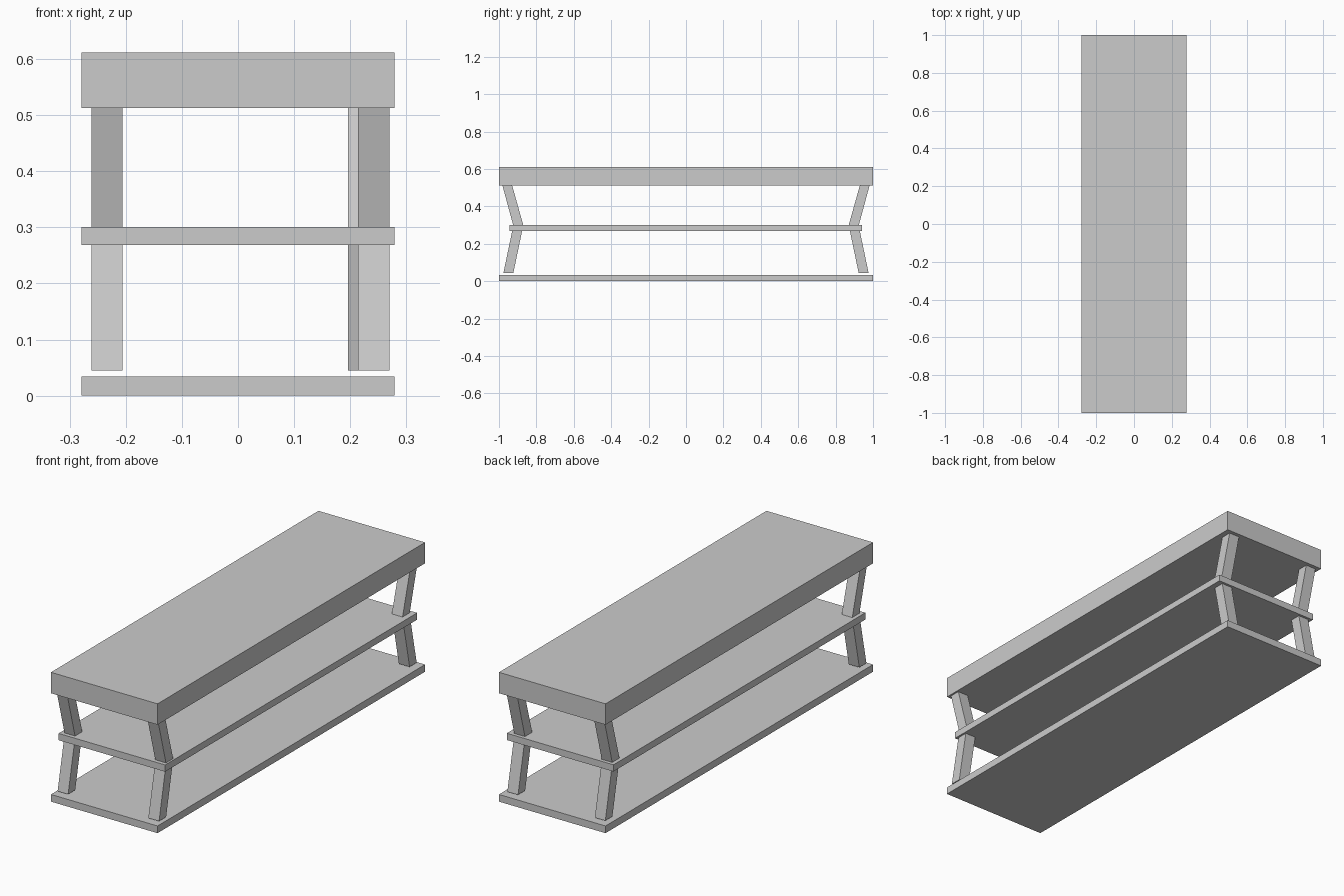
import bpy, bmesh

if "Cube" in bpy.data.objects:
    bpy.data.objects.remove(bpy.data.objects["Cube"])


def prism(name, x0, x1, bottom_y, top_y, z0, z1):
    """Six-sided block whose bottom and top can be shifted along y."""
    bm = bmesh.new()
    profile = [(bottom_y[0], z0), (bottom_y[1], z0), (top_y[1], z1), (top_y[0], z1)]
    face = bm.faces.new([bm.verts.new((x0, y, z)) for y, z in profile])
    ext = bmesh.ops.extrude_face_region(bm, geom=[face])
    verts = [v for v in ext["geom"] if isinstance(v, bmesh.types.BMVert)]
    bmesh.ops.translate(bm, verts=verts, vec=(x1 - x0, 0, 0))
    bmesh.ops.recalc_face_normals(bm, faces=bm.faces)
    mesh = bpy.data.meshes.new(name)
    bm.to_mesh(mesh)
    bm.free()
    obj = bpy.data.objects.new(name, mesh)
    bpy.context.collection.objects.link(obj)
    return obj


# Horizontal boards
HALF_W = 0.279
for name, y, z0, z1 in [
    ("base_board", (-1, 1), 0, 0.034),
    ("middle_shelf", (-0.943, 0.941), 0.269, 0.301),
    ("top_slab", (-1, 1), 0.513, 0.612),
]:
    prism(name, -HALF_W, HALF_W, y, y, z0, z1)

# Slanted legs: each end has a left and a right leg, bent inward at the shelf
LEG_X = {
    "front": {"left": (-0.261, -0.206), "right": (0.214, 0.270)},
    "back": {"left": (-0.261, -0.206), "right": (0.196, 0.252)},
}
for end, sign in (("front", -1), ("back", 1)):
    for side, (x0, x1) in LEG_X[end].items():
        span = lambda inner, outer: sorted((sign * inner, sign * outer))
        prism(f"{end}_{side}_lower_leg", x0, x1,
              span(0.923, 0.976), span(0.876, 0.929), 0.045, 0.27)
        prism(f"{end}_{side}_upper_leg", x0, x1,
              span(0.870, 0.924), span(0.930, 0.982), 0.30, 0.514)
